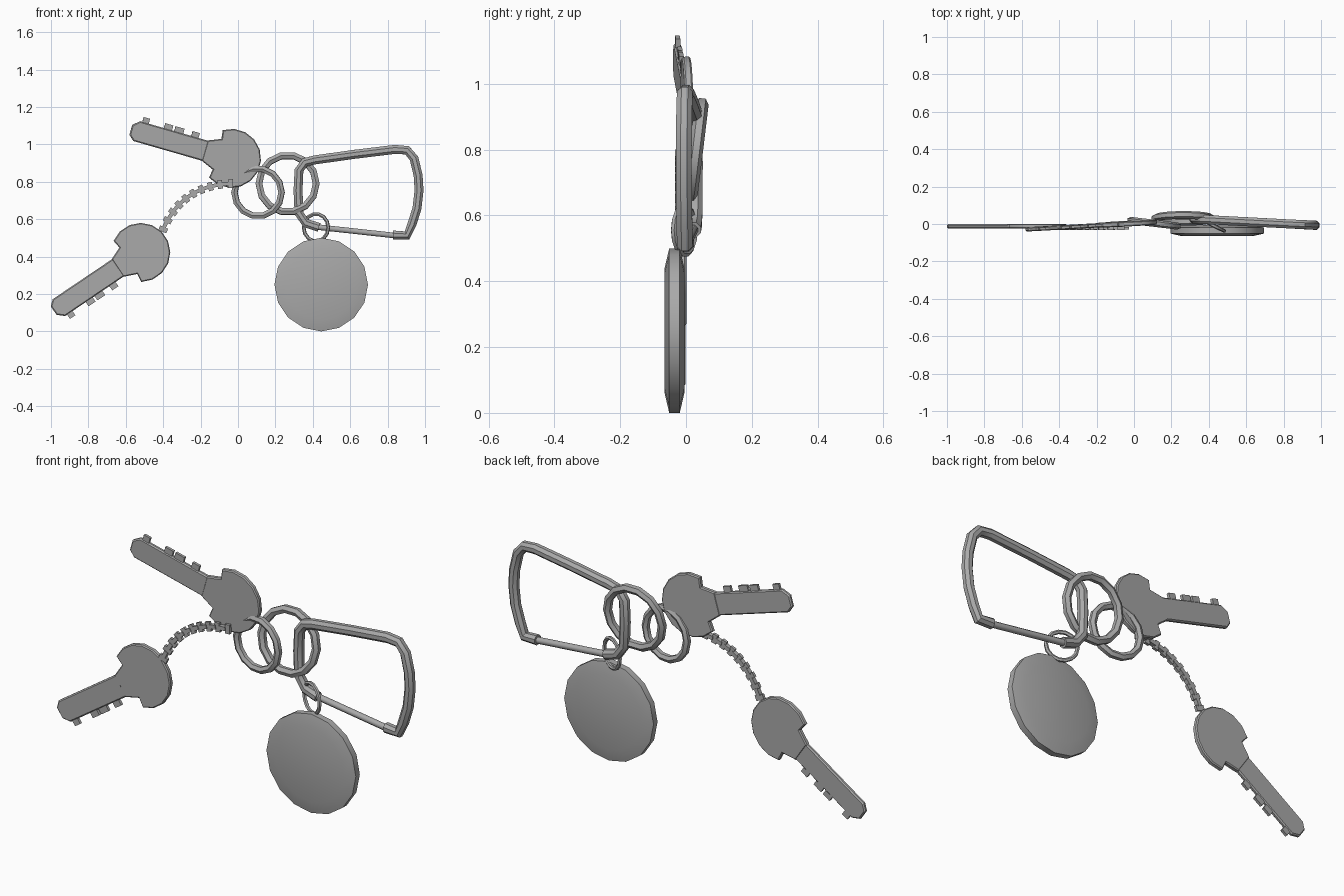
import bpy, bmesh, math
from mathutils import Vector, Matrix

if "Cube" in bpy.data.objects:
    bpy.data.objects.remove(bpy.data.objects["Cube"], do_unlink=True)

grey = bpy.data.materials.new("grey metal")
grey.use_nodes = True
colour = (0.4, 0.4, 0.4, 1)
grey.diffuse_color = colour
grey.node_tree.nodes["Principled BSDF"].inputs["Base Color"].default_value = colour


def finish(name, bm, matrix=None, angle=35):
    """Turn a bmesh into a shaded object."""
    bmesh.ops.recalc_face_normals(bm, faces=bm.faces[:])
    if matrix:
        bm.transform(matrix)
        if matrix.determinant() < 0:
            bmesh.ops.reverse_faces(bm, faces=bm.faces[:])
    mesh = bpy.data.meshes.new(name)
    bm.to_mesh(mesh)
    bm.free()
    mesh.materials.append(grey)
    obj = bpy.data.objects.new(name, mesh)
    bpy.context.collection.objects.link(obj)
    bpy.ops.object.select_all(action="DESELECT")
    obj.select_set(True)
    bpy.context.view_layer.objects.active = obj
    bpy.ops.object.shade_smooth_by_angle(angle=math.radians(angle))
    return obj


def sweep(bm, path, radius, sides, closed=False):
    """Sweep a round section along a path lying close to the XZ plane."""
    rings, n = [], len(path)
    for i, p in enumerate(path):
        a = path[(i - 1) % n] if closed or i else p
        b = path[(i + 1) % n] if closed or i < n - 1 else p
        t = (b - a).normalized()
        side = t.cross(Vector((0, 1, 0))).normalized()
        up = side.cross(t)
        angles = [math.tau * (k + 0.5) / sides for k in range(sides)]
        rings.append([bm.verts.new(p + radius * (side * math.cos(w) + up * math.sin(w)))
                      for w in angles])
    for i in range(n if closed else n - 1):
        r, s = rings[i], rings[(i + 1) % n]
        for k in range(sides):
            m = (k + 1) % sides
            bm.faces.new((r[k], r[m], s[m], s[k]))
    if not closed:
        bm.faces.new(rings[0])
        bm.faces.new(rings[-1])


def ring(name, centre, major, minor, tilt, segments=14):
    bm = bmesh.new()
    path = [Vector((major * math.cos(a), 0, major * math.sin(a)))
            for a in (math.tau * i / segments for i in range(segments))]
    sweep(bm, path, minor, 6, closed=True)
    finish(name, bm, Matrix.Translation(centre) @ tilt)


def plate(bm, outline, thick, bevel=0.0):
    """Extrude an XZ outline evenly about y = 0, with chamfered rims."""
    part = bmesh.new()
    face = part.faces.new([part.verts.new((x, -thick / 2, z)) for x, z in outline])
    ext = bmesh.ops.extrude_face_region(part, geom=[face])
    moved = [v for v in ext["geom"] if isinstance(v, bmesh.types.BMVert)]
    bmesh.ops.translate(part, verts=moved, vec=(0, thick, 0))
    if bevel:
        rims = [e for e in part.edges
                if abs(e.verts[0].co.y - e.verts[1].co.y) < thick / 2]
        bmesh.ops.bevel(part, geom=rims, offset=bevel, segments=1, affect="EDGES")
    temp = bpy.data.meshes.new("temp")
    part.to_mesh(temp)
    part.free()
    bm.from_mesh(temp)
    bpy.data.meshes.remove(temp)


def box(bm, x, z, width, height, thick):
    w, h = width / 2, height / 2
    plate(bm, [(x - w, z - h), (x + w, z - h), (x + w, z + h), (x - w, z + h)], thick)


def key(name, matrix):
    """Key with its bow at the origin, blade along +x and teeth on +z."""
    bm = bmesh.new()
    # Bow with two shoulders beside the blade
    start, steps = math.radians(57), 11
    arc = [start + (math.tau - 2 * start) * i / steps for i in range(steps + 1)]
    bow = [(0.158 * math.cos(a), 0.158 * math.sin(a)) for a in arc]
    plate(bm, bow + [(0.08, -0.085), (0.15, -0.056), (0.15, 0.056), (0.08, 0.085)],
          0.026, 0.005)
    # Blade with a clipped tip
    plate(bm, [(0.1, -0.056), (0.53, -0.056), (0.56, -0.03), (0.56, 0.025),
               (0.525, 0.056), (0.1, 0.056)], 0.022, 0.006)
    # Teeth
    for u, width in ((0.22, 0.04), (0.31, 0.05), (0.37, 0.045), (0.495, 0.035)):
        box(bm, u, 0.06, width, 0.046, 0.014)
    finish(name, bm, matrix, 25)


def key_frame(centre, along, teeth):
    x, z = Vector(along).normalized(), Vector(teeth)
    z = (z - x * z.dot(x)).normalized()
    y = z.cross(x)
    return Matrix.Translation(centre) @ Matrix((x, y, z)).transposed().to_4x4()


key("upper_key", key_frame((-0.035, 0.002, 0.925), (-0.96, -0.055, 0.276), (0.276, 0, 0.96)))
key("lower_key", key_frame((-0.52, -0.012, 0.422), (-0.83, 0, -0.56), (0.56, 0, -0.83)))

# Split rings
ring("large_ring", (0.265, 0.03, 0.79), 0.153, 0.021, Matrix.Rotation(-0.12, 4, "X"))
ring("small_ring", (0.107, 0.004, 0.743), 0.127, 0.019, Matrix.Rotation(-0.12, 4, "Z"))
ring("tag_ring", (0.417, -0.005, 0.555), 0.073, 0.01, Matrix.Rotation(-0.45, 4, "Z"))


# Carabiner frame and gate, leaning slightly in depth
def lean(points):
    return [Vector((x, 0.028 - 0.052 * (x - 0.3), z)) for x, z in points]


bm = bmesh.new()
sweep(bm, lean([(0.433, 0.556), (0.364, 0.578), (0.326, 0.631), (0.321, 0.754),
                (0.326, 0.861), (0.358, 0.904), (0.412, 0.917), (0.626, 0.947),
                (0.84, 0.973), (0.904, 0.968), (0.941, 0.925), (0.963, 0.834),
                (0.968, 0.754), (0.957, 0.658), (0.93, 0.572), (0.904, 0.513),
                (0.829, 0.515)]), 0.026, 8)
finish("carabiner_frame", bm, angle=40)
bm = bmesh.new()
sweep(bm, lean([(0.42, 0.558), (0.84, 0.512)]), 0.016, 8)
finish("carabiner_gate", bm, angle=50)

# Round tag with a chamfered rim
bm = bmesh.new()
sides = 16
loops = []
for radius, y in ((0.19, -0.03), (0.25, -0.016), (0.25, 0.016), (0.19, 0.03)):
    loops.append([bm.verts.new((radius * math.cos(a), y, radius * math.sin(a)))
                  for a in (math.tau * k / sides for k in range(sides))])
for low, high in zip(loops, loops[1:]):
    for k in range(sides):
        m = (k + 1) % sides
        bm.faces.new((low[k], low[m], high[m], high[k]))
bm.faces.new(loops[0])
bm.faces.new(loops[-1])
finish("round_tag", bm, Matrix.Translation((0.445, -0.035, 0.25)))

# Chain: alternating wide and narrow links along an arc
bm = bmesh.new()
a, b, c = Vector((-0.04, 0.79)), Vector((-0.3, 0.78)), Vector((-0.4, 0.545))
count = 18
for i in range(count + 1):
    t = i / count
    p = a * (1 - t) ** 2 + b * 2 * t * (1 - t) + c * t * t
    d = (b - a) * (1 - t) + (c - b) * t
    link = bmesh.new()
    if i % 2:
        box(link, 0, 0, 0.036, 0.02, 0.022)
    else:
        box(link, 0, 0, 0.026, 0.046, 0.014)
    link.transform(Matrix.Translation((p.x, -0.022, p.y))
                   @ Matrix.Rotation(-math.atan2(d.y, d.x), 4, "Y"))
    temp = bpy.data.meshes.new("temp")
    link.to_mesh(temp)
    link.free()
    bm.from_mesh(temp)
    bpy.data.meshes.remove(temp)
finish("chain", bm)
